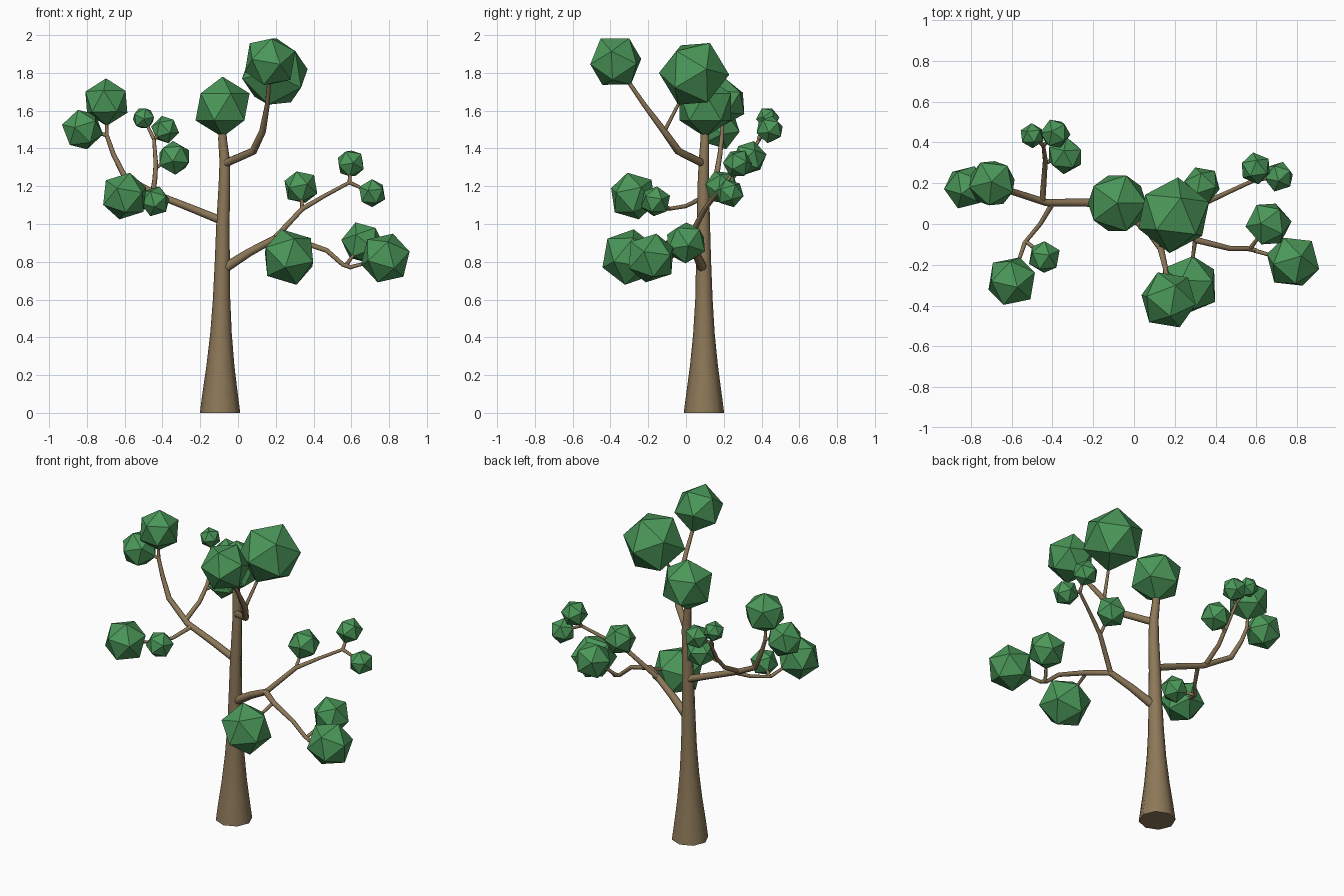
import bpy, bmesh, math
from mathutils import Vector, Matrix


def material(name, color):
    m = bpy.data.materials.new(name)
    m.diffuse_color = color
    return m


BARK = material("bark", (0.27, 0.19, 0.10, 1))
LEAF = material("leaf", (0.07, 0.31, 0.10, 1))


def tube(name, pts):
    """Eight-sided tapered limb through (x, y, z, radius) points."""
    cu = bpy.data.curves.new(name, 'CURVE')
    cu.dimensions = '3D'
    cu.bevel_depth = 1.0
    cu.bevel_resolution = 2
    cu.use_fill_caps = True
    sp = cu.splines.new('POLY')
    sp.points.add(len(pts) - 1)
    for p, (x, y, z, r) in zip(sp.points, pts):
        p.co = (x, y, z, 1)
        p.radius = r
    ob = bpy.data.objects.new(name, cu)
    bpy.context.collection.objects.link(ob)
    bpy.ops.object.select_all(action='DESELECT')
    ob.select_set(True)
    bpy.context.view_layer.objects.active = ob
    bpy.ops.object.convert(target='MESH')
    ob = bpy.context.object
    ob.data.materials.clear()
    ob.data.materials.append(BARK)
    bpy.ops.object.shade_smooth_by_angle(angle=math.radians(50))


def leaf(name, center, r, stem):
    """Faceted leaf ball whose pole follows its twig, plus the twig itself."""
    c, s = Vector(center), Vector(stem)
    d = (c - s).normalized()
    bm = bmesh.new()
    rot = d.to_track_quat('Z', 'Y').to_matrix().to_4x4() if abs(d.z) < 0.999 else Matrix()
    bmesh.ops.create_icosphere(bm, subdivisions=1, radius=r,
                               matrix=Matrix.Translation(c) @ rot)
    me = bpy.data.meshes.new(name)
    bm.to_mesh(me)
    bm.free()
    me.materials.append(LEAF)
    bpy.context.collection.objects.link(bpy.data.objects.new(name, me))
    e = c - d * r * 0.75
    if (c - s).length > r * 0.8:
        tube(name + "_twig", [(*s, 0.011), (*e, 0.008)])


# Trunk with flared base
tube("trunk", [(-.095, .095, 0, .107), (-.095, .095, .1, .094), (-.093, .095, .25, .074),
               (-.09, .095, .42, .057), (-.087, .095, .6, .046), (-.083, .093, .8, .040),
               (-.08, .092, 1.0, .035), (-.072, .092, 1.2, .031), (-.07, .095, 1.33, .028),
               (-.082, .1, 1.45, .023), (-.082, .1, 1.52, .02)])

# Upper right limb
tube("upper_branch", [(-.07, .09, 1.32, .022), (.08, -.04, 1.385, .021),
                      (.13, -.115, 1.49, .018), (.155, -.22, 1.63, .013),
                      (.165, -.31, 1.76, .010)])
# Lower right limb and its two forks
tube("lower_branch", [(-.08, .09, .76, .027), (.06, .05, .85, .022), (.20, .01, .925, .018)])
tube("lower_fork_down", [(.19, .01, .92, .018), (.31, -.08, .915, .016), (.47, -.12, .86, .013),
                         (.555, -.12, .785, .012), (.60, -.13, .77, .011)])
tube("lower_fork_up", [(.19, .015, .92, .016), (.34, .10, 1.08, .014), (.46, .155, 1.15, .011),
                       (.59, .215, 1.22, .010)])
# Left limb and its two forks
tube("left_branch", [(-.08, .1, 1.015, .022), (-.24, .105, 1.08, .020), (-.43, .105, 1.155, .018),
                     (-.60, .16, 1.25, .016), (-.66, .18, 1.37, .013), (-.695, .19, 1.47, .011)])
tube("left_fork_back", [(-.45, .105, 1.165, .015), (-.44, .24, 1.24, .013),
                        (-.435, .31, 1.32, .012), (-.445, .39, 1.45, .009)])
tube("left_fork_front", [(-.40, .10, 1.145, .013), (-.46, 0, 1.095, .011),
                         (-.535, -.09, 1.08, .010)])

# Leaf balls: centre, radius, where the twig starts
LEAVES = [
    ((-.082, .102, 1.62), .16, (-.082, .102, 1.5)),
    ((.195, .043, 1.795), .187, (.13, -.115, 1.49)),
    ((.17, -.372, 1.86), .146, (.155, -.22, 1.63)),
    ((.27, -.30, .825), .154, (.30, -.08, .91)),
    ((.78, -.185, .82), .138, (.59, -.13, .77)),
    ((.66, 0, .90), .115, (.57, -.12, .78)),
    ((.333, .19, 1.195), .095, (.34, .10, 1.08)),
    ((.597, .273, 1.32), .079, (.59, .215, 1.22)),
    ((.71, .232, 1.163), .077, (.59, .215, 1.22)),
    ((-.60, -.28, 1.148), .13, (-.535, -.09, 1.08)),
    ((-.44, -.162, 1.12), .083, (-.53, -.085, 1.08)),
    ((-.697, .20, 1.645), .126, (-.695, .19, 1.47)),
    ((-.823, .18, 1.50), .112, (-.695, .19, 1.47)),
    ((-.338, .335, 1.35), .093, (-.435, .30, 1.30)),
    ((-.50, .433, 1.56), .062, (-.445, .385, 1.45)),
    ((-.386, .443, 1.50), .076, (-.445, .385, 1.45)),
]
for i, (c, r, s) in enumerate(LEAVES):
    leaf(f"leaf_ball_{i + 1}", c, r, s)
